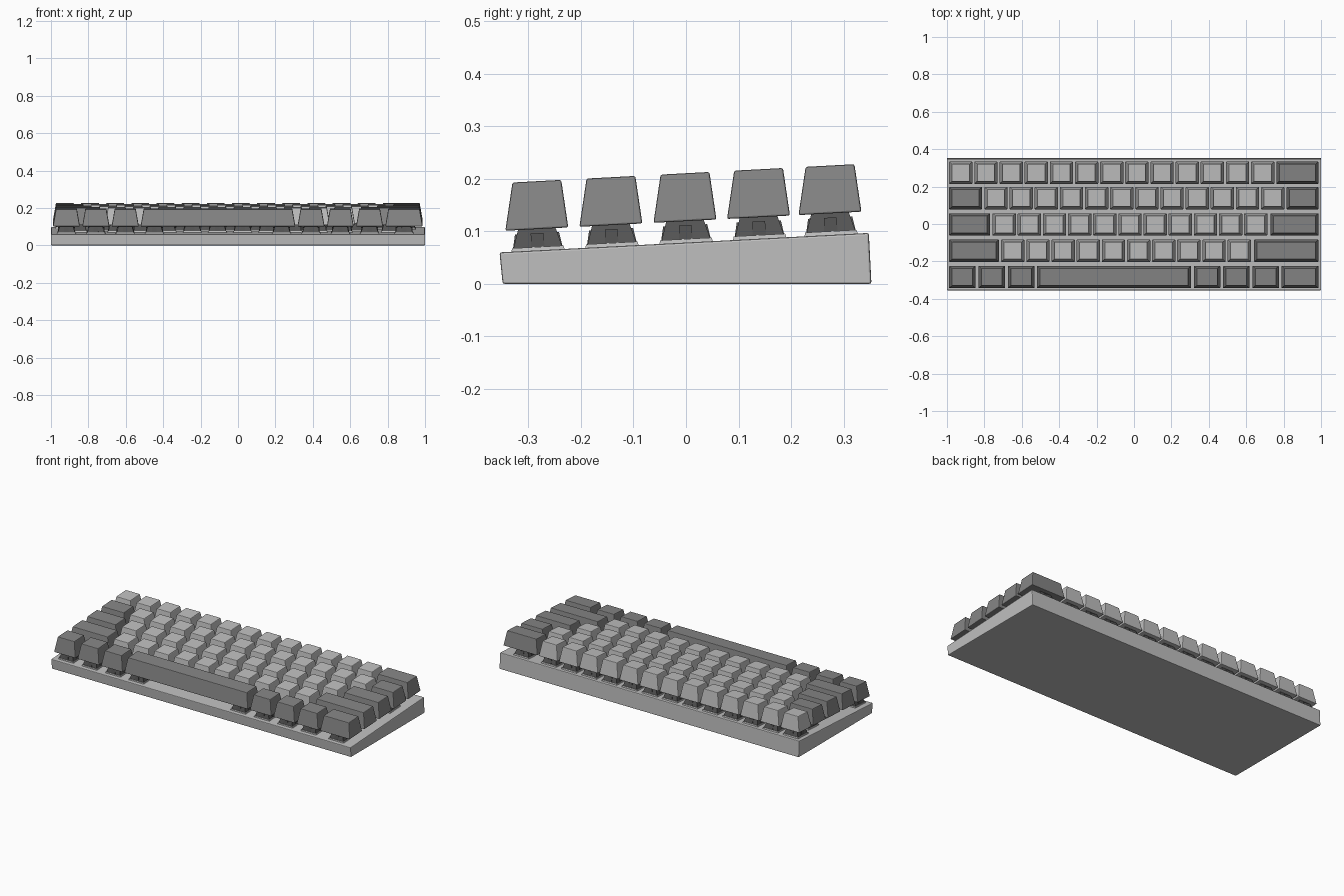
import bpy
import bmesh
import math

if "Cube" in bpy.data.objects:
    bpy.data.objects.remove(bpy.data.objects["Cube"])

SLOPE = math.atan(0.0535)      # tilt of the typing plane
UNIT = 0.1345                  # pitch of a normal key
CAP_W, CAP_D, CAP_H = 0.126, 0.12, 0.091


def material(name, value):
    m = bpy.data.materials.new(name)
    m.diffuse_color = (value, value, value, 1)
    m.use_nodes = True
    m.node_tree.nodes["Principled BSDF"].inputs["Base Color"].default_value = m.diffuse_color
    return m


LIGHT = material("light_grey", 0.52)
DARK = material("mid_grey", 0.235)
SWITCH = material("charcoal", 0.09)


def frustum(bm, bottom, top, z0, z1, centre=(0, 0), shift=0.0, mat=0):
    """Tapered box; bottom and top are (width, depth), shift moves the top in y."""
    rings = []
    for (w, d), z, s in ((bottom, z0, 0), (top, z1, shift)):
        rings.append([bm.verts.new((centre[0] + sx * w / 2, centre[1] + s + sy * d / 2, z))
                      for sx, sy in ((-1, -1), (1, -1), (1, 1), (-1, 1))])
    a, b = rings
    faces = [bm.faces.new(a[::-1]), bm.faces.new(b)]
    for i in range(4):
        j = (i + 1) % 4
        faces.append(bm.faces.new((a[i], a[j], b[j], b[i])))
    for f in faces:
        f.material_index = mat


def finish(bm, name, mats):
    me = bpy.data.meshes.new(name)
    bm.normal_update()
    bm.to_mesh(me)
    bm.free()
    for m in mats:
        me.materials.append(m)
    return me


def place(name, me, loc=(0, 0, 0), tilt=0.0, bevel=0.0):
    ob = bpy.data.objects.new(name, me)
    bpy.context.collection.objects.link(ob)
    ob.location = loc
    ob.rotation_euler.x = tilt
    if bevel:
        mod = ob.modifiers.new("soft_edges", 'BEVEL')
        mod.width = bevel
        mod.segments = 2
    return ob


# Wedge case: side profile extruded along x
bm = bmesh.new()
profile = [(-0.349, 0), (0.353, 0), (0.348, 0.097), (-0.355, 0.060)]
left = [bm.verts.new((-1, y, z)) for y, z in profile]
right = [bm.verts.new((1, y, z)) for y, z in profile]
bm.faces.new(left[::-1])
bm.faces.new(right)
for i in range(4):
    j = (i + 1) % 4
    bm.faces.new((left[i], left[j], right[j], right[i]))
bmesh.ops.recalc_face_normals(bm, faces=bm.faces)
place("case", finish(bm, "case", [LIGHT]), bevel=0.004)

# Switch: light flange, tapered housing, clips on four sides, stem into the cap
bm = bmesh.new()
frustum(bm, (0.102, 0.102), (0.098, 0.098), -0.042, -0.034, mat=0)
frustum(bm, (0.092, 0.092), (0.072, 0.072), -0.034, 0.0, mat=1)
for s in (-1, 1):
    frustum(bm, (0.026, 0.012), (0.024, 0.010), -0.034, -0.008, (0, s * 0.041), -s * 0.004, 1)
    frustum(bm, (0.012, 0.026), (0.010, 0.024), -0.034, -0.008, (s * 0.040, 0), 0, 1)
frustum(bm, (0.036, 0.030), (0.036, 0.030), -0.002, 0.012, mat=1)
switch_mesh = finish(bm, "switch", [LIGHT, SWITCH])

cap_meshes = {}


def cap_mesh(width, mat):
    key = (round(width, 3), mat.name)
    if key not in cap_meshes:
        bm = bmesh.new()
        frustum(bm, (width, CAP_D), (width - 0.032, CAP_D - 0.027), 0, CAP_H, shift=0.005)
        cap_meshes[key] = finish(bm, "keycap", [mat])
    return cap_meshes[key]


def add_key(name, x0, x1, y, mat, switch_x=None):
    z = 0.1195 + 0.0535 * y
    place(name, cap_mesh(x1 - x0, mat), ((x0 + x1) / 2, y, z), SLOPE, 0.0035)
    for sx in switch_x or [(x0 + x1) / 2]:
        place("switch", switch_mesh, (sx, y, z), SLOPE)


# Rows of normal keys: y, first x, count, left wide key, right wide key
ROWS = [
    (0.274, -0.989, 13, None, (0.760, 0.987)),
    (0.138, -0.801, 12, (-0.989, -0.811), (0.815, 0.987)),
    (-0.002, -0.757, 11, (-0.989, -0.768), (0.728, 0.987)),
    (-0.143, -0.711, 10, (-0.989, -0.722), (0.642, 0.987)),
]
for y, start, count, left_key, right_key in ROWS:
    for i in range(count):
        x = start + i * UNIT
        add_key("letter_key", x, x + CAP_W, y, LIGHT)
    for span in (left_key, right_key):
        if span:
            add_key("wide_key", span[0], span[1], y, DARK)

# Front row: modifier keys either side of the long bar
FRONT_Y = -0.284
for x0, x1 in ((-0.989, -0.846), (-0.832, -0.688), (-0.675, -0.531),
               (0.319, 0.462), (0.476, 0.618), (0.632, 0.775), (0.788, 0.987)):
    add_key("modifier_key", x0, x1, FRONT_Y, DARK)
add_key("space_bar", -0.520, 0.306, FRONT_Y, DARK, [-0.447, 0.233])
